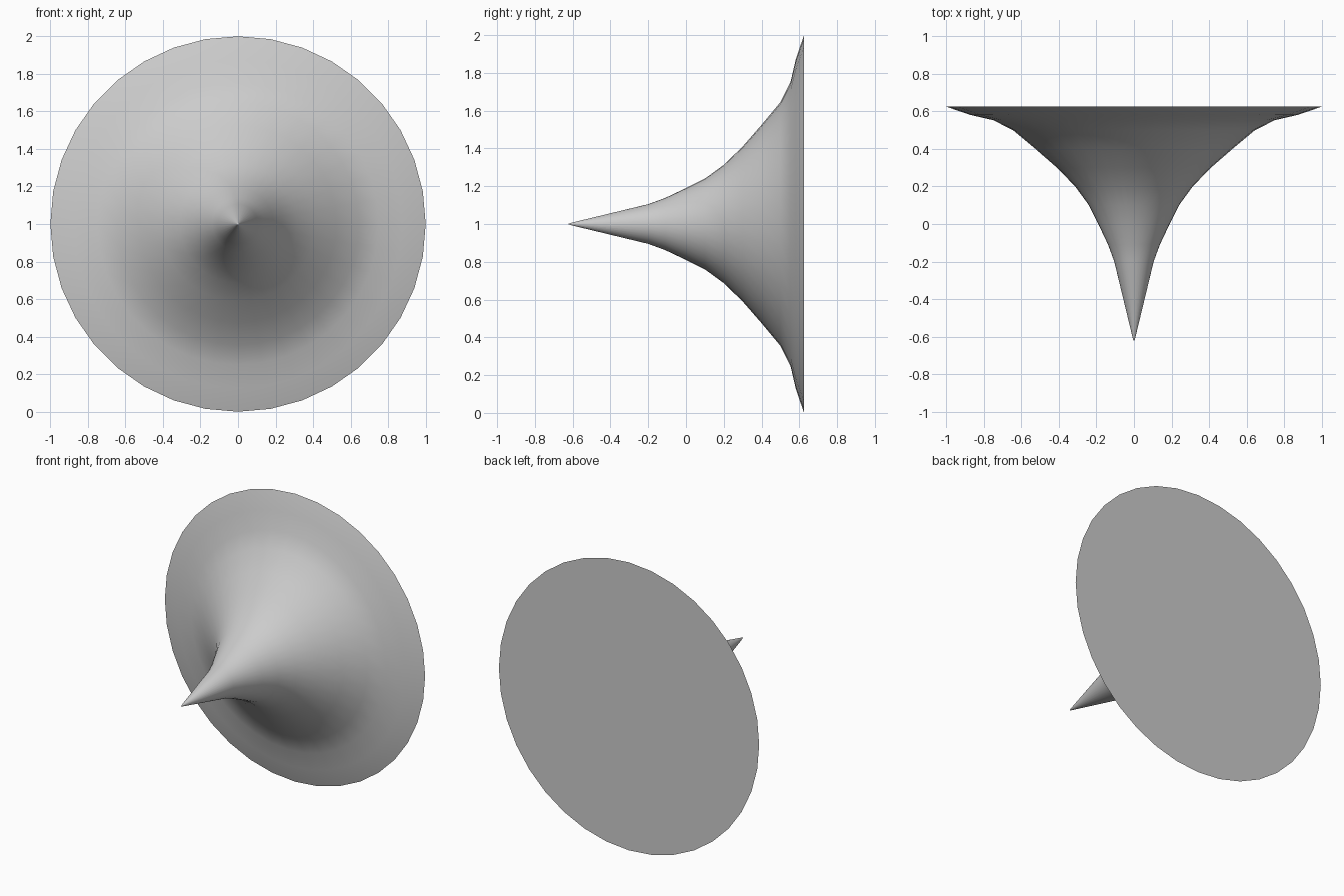
import bpy, bmesh
from math import sin, cos, pi, radians

if "Cube" in bpy.data.objects:
    bpy.data.objects.remove(bpy.data.objects["Cube"])

SIDES = 36
# profile: (depth y, radius) from the pointed tip to the wide rim
PROFILE = [(-0.61, 0.006), (-0.2, 0.105), (-0.11, 0.138), (0.0, 0.19),
           (0.1, 0.24), (0.2, 0.313), (0.3, 0.41), (0.4, 0.525),
           (0.5, 0.645), (0.553, 0.75), (0.582, 0.875), (0.625, 1.0)]

bm = bmesh.new()
tip = bm.verts.new((0, -0.625, 1))
rings = [[bm.verts.new((r * sin(2 * pi * i / SIDES), y, 1 + r * cos(2 * pi * i / SIDES)))
          for i in range(SIDES)] for y, r in PROFILE]

# flared wall
for i in range(SIDES):
    j = (i + 1) % SIDES
    bm.faces.new((tip, rings[0][i], rings[0][j]))
    for a, b in zip(rings, rings[1:]):
        bm.faces.new((a[i], b[i], b[j], a[j]))
# flat back disc
bm.faces.new(rings[-1])
bmesh.ops.recalc_face_normals(bm, faces=bm.faces)

mesh = bpy.data.meshes.new("flared_horn")
bm.to_mesh(mesh)
bm.free()
horn = bpy.data.objects.new("flared_horn", mesh)
bpy.context.collection.objects.link(horn)
bpy.context.view_layer.objects.active = horn
horn.select_set(True)
bpy.ops.object.shade_smooth_by_angle(angle=radians(35))
